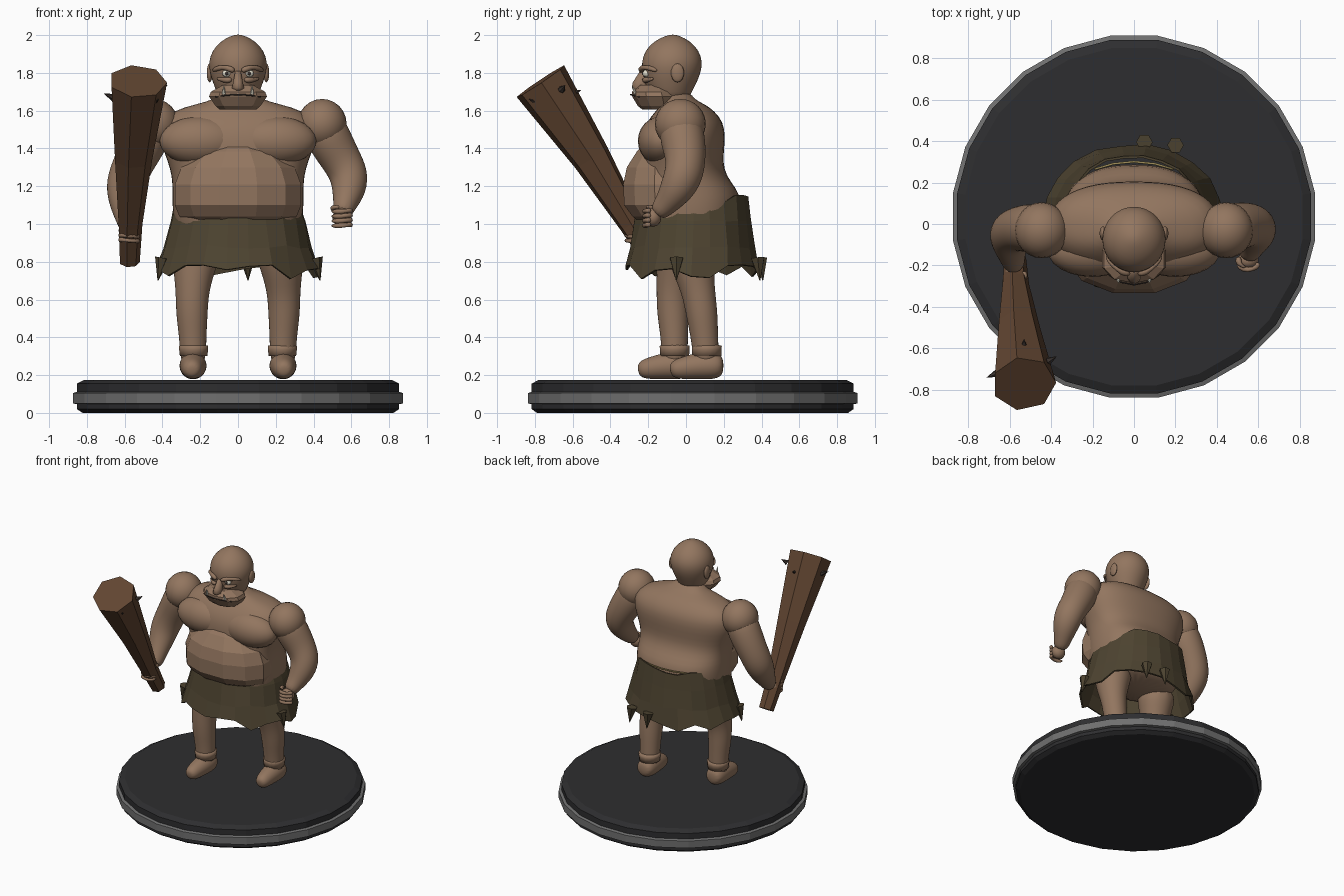
import bpy, bmesh, math, random
from mathutils import Vector

random.seed(4)


def material(name, r, g, b):
    m = bpy.data.materials.new(name)
    m.diffuse_color = (r, g, b, 1)
    return m


SKIN = material("skin", 0.29, 0.18, 0.115)
CLOTH = material("cloth", 0.075, 0.057, 0.03)
WOOD = material("wood", 0.12, 0.06, 0.031)
BLACK = material("black", 0.027, 0.027, 0.029)
STEEL = material("steel", 0.16, 0.16, 0.16)
DARK = material("dark", 0.04, 0.03, 0.025)
IVORY = material("ivory", 0.75, 0.72, 0.6)
GOLD = material("gold", 0.35, 0.27, 0.1)


def skin_rings(name, rings, mat, cap=True, smooth=True, sub=0):
    """Join equal-length rings of points into one skin."""
    bm = bmesh.new()
    vs = [[bm.verts.new(p) for p in r] for r in rings]
    n = len(rings[0])
    for a, b in zip(vs, vs[1:]):
        for k in range(n):
            bm.faces.new((a[k], a[(k + 1) % n], b[(k + 1) % n], b[k]))
    if cap:
        bm.faces.new(vs[0])
        bm.faces.new(vs[-1])
    bmesh.ops.recalc_face_normals(bm, faces=bm.faces)
    for f in bm.faces:
        f.smooth = smooth
    me = bpy.data.meshes.new(name)
    bm.to_mesh(me)
    bm.free()
    me.materials.append(mat)
    ob = bpy.data.objects.new(name, me)
    bpy.context.collection.objects.link(ob)
    if sub:
        s = ob.modifiers.new("smooth", 'SUBSURF')
        s.levels = s.render_levels = sub
    return ob


def loft(name, rows, mat, n=20, p=2.0, cx=0, turn=0.5, **kw):
    """Rows of (z, half width, front y, back y) as superellipses."""
    rings = []
    for z, hx, yf, yb in rows:
        ring = []
        for k in range(n):
            a = 2 * math.pi * (k + turn) / n
            c, s = math.cos(a), math.sin(a)
            ring.append((cx + hx * math.copysign(abs(c) ** (2 / p), c),
                         (yf + yb) / 2 + (yb - yf) / 2 * math.copysign(abs(s) ** (2 / p), s), z))
        rings.append(ring)
    return skin_rings(name, rings, mat, **kw)


def tube(name, path, mat, n=12, **kw):
    """Path of (x, y, z, radius)."""
    pts = [Vector(q[:3]) for q in path]
    rings = []
    for i, q in enumerate(path):
        d = (pts[min(i + 1, len(pts) - 1)] - pts[max(i - 1, 0)]).normalized()
        u = d.cross(Vector((0, 1, 0)) if abs(d.y) < 0.9 else Vector((0, 0, 1)))
        if abs(d.x) < 0.8:
            u = Vector((1, 0, 0)) - d * d.x
        u.normalize()
        v = d.cross(u)
        rings.append([pts[i] + q[3] * (u * math.cos(t) + v * math.sin(t))
                      for t in (2 * math.pi * k / n for k in range(n))])
    return skin_rings(name, rings, mat, **kw)


def ball(name, loc, size, mat, seg=20, smooth=True):
    bpy.ops.mesh.primitive_uv_sphere_add(segments=seg, ring_count=max(6, seg // 2), location=loc)
    ob = bpy.context.object
    ob.name = name
    ob.scale = size
    ob.data.materials.append(mat)
    for f in ob.data.polygons:
        f.use_smooth = smooth
    return ob


def cone(name, a, b, r, mat):
    return tube(name, [(*a, r), (*b, r * 0.05)], mat, n=6, smooth=False)


# Round display base with a grey band
B = 0.035
disc = [(0, .83), (.02, .86), (.155, .86), (.175, .82)]
loft("base_disc", [(z, r, B - r, B + r) for z, r in disc], BLACK, n=24, smooth=False)
band = [(.045, .855), (.05, .88), (.105, .88), (.113, .855)]
loft("base_band", [(z, r, B - r, B + r) for z, r in band], STEEL, n=24, smooth=False)

# Torso, chest and faceted belly
loft("torso", [(.84, .27, -.18, .21), (.95, .33, -.24, .27), (1.06, .35, -.26, .29),
               (1.16, .35, -.26, .29), (1.22, .35, -.25, .24), (1.29, .36, -.24, .20),
               (1.37, .39, -.24, .20), (1.46, .42, -.24, .21), (1.54, .41, -.21, .20),
               (1.60, .35, -.16, .15), (1.635, .22, -.13, .10), (1.66, .12, -.11, .04),
               (1.70, .10, -.13, .03)], SKIN, n=24, p=2.4, sub=1)
for s in (-1, 1):
    ball("chest_muscle", (s * .2, -.13, 1.44), (.215, .125, .13), SKIN, 24)
loft("belly", [(1.01, .25, -.25, .15), (1.04, .32, -.29, .15), (1.10, .345, -.335, .15),
               (1.21, .345, -.34, .15), (1.30, .31, -.32, .12), (1.385, .22, -.265, .1),
               (1.45, .10, -.20, .08)], SKIN, n=12, p=2.2, smooth=False)

# Ragged hide skirt
N = 22
rings = []
for row, (z, hx, yf, yb) in enumerate([(1.115, .33, -.25, .335), (1.02, .36, -.27, .35),
                                       (.88, .395, -.30, .37), (.745, .435, -.33, .385)]):
    ring = []
    for k in range(N):
        a = 2 * math.pi * k / N
        jag = (0.02, .008, .01, .04)[row]
        j = random.uniform(-jag, jag) + (0.03 * max(0, math.sin(a)) if row == 0 else 0)
        w = 1 + random.uniform(-.02, .02)
        ring.append((hx * w * math.cos(a), (yf + yb) / 2 + (yb - yf) / 2 * w * math.sin(a), z + j))
    rings.append(ring)
skirt = skin_rings("hide_skirt", rings, CLOTH, cap=False, smooth=False)
skirt.modifiers.new("thickness", 'SOLIDIFY').thickness = 0.012
for x, y in ((.2, .38), (-.4, -.08), (.41, -.05), (.05, .395)):
    cone("skirt_tatter", (x, y, .82), (x * 1.06, y * 1.03, .70), .04, CLOTH)
tube("belt_cord", [(x, .30 - 1.0 * x * x, 1.14, .006) for x in (-.19, -.1, 0, .1, .19)], GOLD, n=6)

# Legs and feet, the right-hand leg set back
for side, ys in ((1, (.03, .03, .065, .085, .10, .11)), (-1, (0, -.04, -.07, -.07, -.06, -.06))):
    shape = [(.21, .95, .15), (.23, .79, .12), (.242, .65, .088), (.245, .52, .085),
             (.238, .38, .07), (.238, .24, .07)]
    tube("leg", [(side * x, y, z, r * 1.03) for (x, z, r), y in zip(shape, ys)], SKIN, sub=2)
    ay = ys[-1]
    tube("foot", [(side * (.238 + o), ay + dy, z, r * 1.03) for o, dy, z, r in
                  ((0, .09, .25, .045), (0, .05, .25, .073), (0, -.04, .25, .073),
                   (.004, -.12, .238, .06), (.006, -.17, .23, .05), (.006, -.195, .225, .025))],
         SKIN, sub=2)
    loft("ankle_cuff", [(.30, .074, ay - .078, ay + .078), (.335, .078, ay - .08, ay + .08),
                        (.355, .079, ay - .081, ay + .081), (.36, .06, ay - .06, ay + .06)],
         SKIN, n=16, cx=side * .235)

# Arms
tube("free_arm", [(.44, -.03, 1.55, .11), (.475, -.02, 1.46, .125), (.54, 0, 1.35, .11),
                  (.59, -.01, 1.26, .107), (.59, -.05, 1.18, .095), (.565, -.11, 1.10, .062),
                  (.55, -.16, 1.05, .05)], SKIN, n=14, sub=2)
tube("club_arm", [(-.44, -.03, 1.55, .11), (-.485, -.02, 1.45, .125), (-.555, -.02, 1.32, .11),
                  (-.6, -.04, 1.21, .107), (-.6, -.09, 1.12, .09), (-.585, -.17, 1.02, .06),
                  (-.575, -.21, .97, .05)], SKIN, n=14, sub=2)
for s in (-1, 1):
    ball("shoulder", (s * .445, -.03, 1.53), (.13, .135, .132), SKIN, 24)


# Fists: palm, four curled fingers and a thumb
def fist(c, s, span):
    x, y, z = c
    ball("palm", c, (.052, .045, .05), SKIN, 14)
    for k in range(4):
        h = z + .036 - .025 * k
        tube("finger", [(x + s * .05, y - .01, h, .014), (x + s * .045, y - span, h, .016),
                        (x, y - span - .015, h - .004, .016), (x - s * .045, y - span, h - .006, .014),
                        (x - s * .05, y - .015, h - .006, .011)], SKIN, n=8, sub=1)
    tube("thumb", [(x - s * .045, y + .02, z + .04, .018), (x - s * .05, y - .02, z + .055, .018),
                   (x - s * .01, y - span, z + .055, .014)], SKIN, n=8, sub=1)


fist((.55, -.175, 1.035), 1, .035)
fist((-.575, -.245, .955), -1, .06)

# Wooden club with nails
tube("club", [(-.575, -.165, .80, .055), (-.572, -.29, 1.0, .066), (-.557, -.50, 1.35, .104),
              (-.53, -.77, 1.755, .155)], WOOD, n=7, smooth=False)
for a, b in (((-.66, -.72, 1.67), (-.71, -.74, 1.69)), ((-.41, -.66, 1.71), (-.375, -.64, 1.735)),
             ((-.45, -.78, 1.64), (-.42, -.83, 1.66)), ((-.53, -.60, 1.69), (-.53, -.555, 1.71))):
    cone("club_nail", a, b, .02, DARK)

# Head and jaw
loft("head", [(1.64, .09, -.16, .01), (1.70, .115, -.20, .03), (1.76, .138, -.225, .065),
              (1.83, .158, -.238, .088), (1.89, .150, -.23, .083), (1.945, .118, -.198, .05),
              (1.985, .065, -.14, -.005), (2.003, .015, -.085, -.055)], SKIN, n=24, sub=1)
loft("jaw", [(1.605, .10, -.23, -.06), (1.625, .125, -.255, -.05), (1.675, .16, -.285, -.05),
             (1.70, .15, -.285, -.06), (1.735, .085, -.25, -.1)], SKIN, n=10, p=2.3, smooth=False)
tube("mouth_line", [(x, -.293 + 3.2 * x * x, 1.685 - .8 * x * x, .004)
                    for x in (-.12, -.06, 0, .06, .12)], DARK, n=6)

# Face details
loft("nose", [(1.705, .02, -.28, -.2), (1.72, .035, -.29, -.2), (1.75, .028, -.285, -.2),
              (1.81, .015, -.245, -.2)], SKIN, n=8)
for s in (-1, 1):
    ball("eyeball", (s * .06, -.208, 1.797), (.024, .022, .02), IVORY, 14)
    ball("pupil", (s * .06, -.226, 1.797), (.010, .007, .010), DARK, 10)
    tube("brow", [(s * .015, -.24, 1.808, .016), (s * .06, -.235, 1.83, .02),
                  (s * .105, -.195, 1.828, .018), (s * .135, -.15, 1.81, .01)], SKIN, n=8, sub=1)
    tube("cheek", [(s * .03, -.225, 1.765, .014), (s * .07, -.212, 1.758, .02),
                   (s * .115, -.17, 1.772, .016)], SKIN, n=8, sub=1)
    ball("ear", (s * .15, -.045, 1.80), (.016, .035, .05), SKIN, 14)
    cone("tusk", (s * .075, -.268, 1.69), (s * .075, -.285, 1.735), .011, IVORY)
